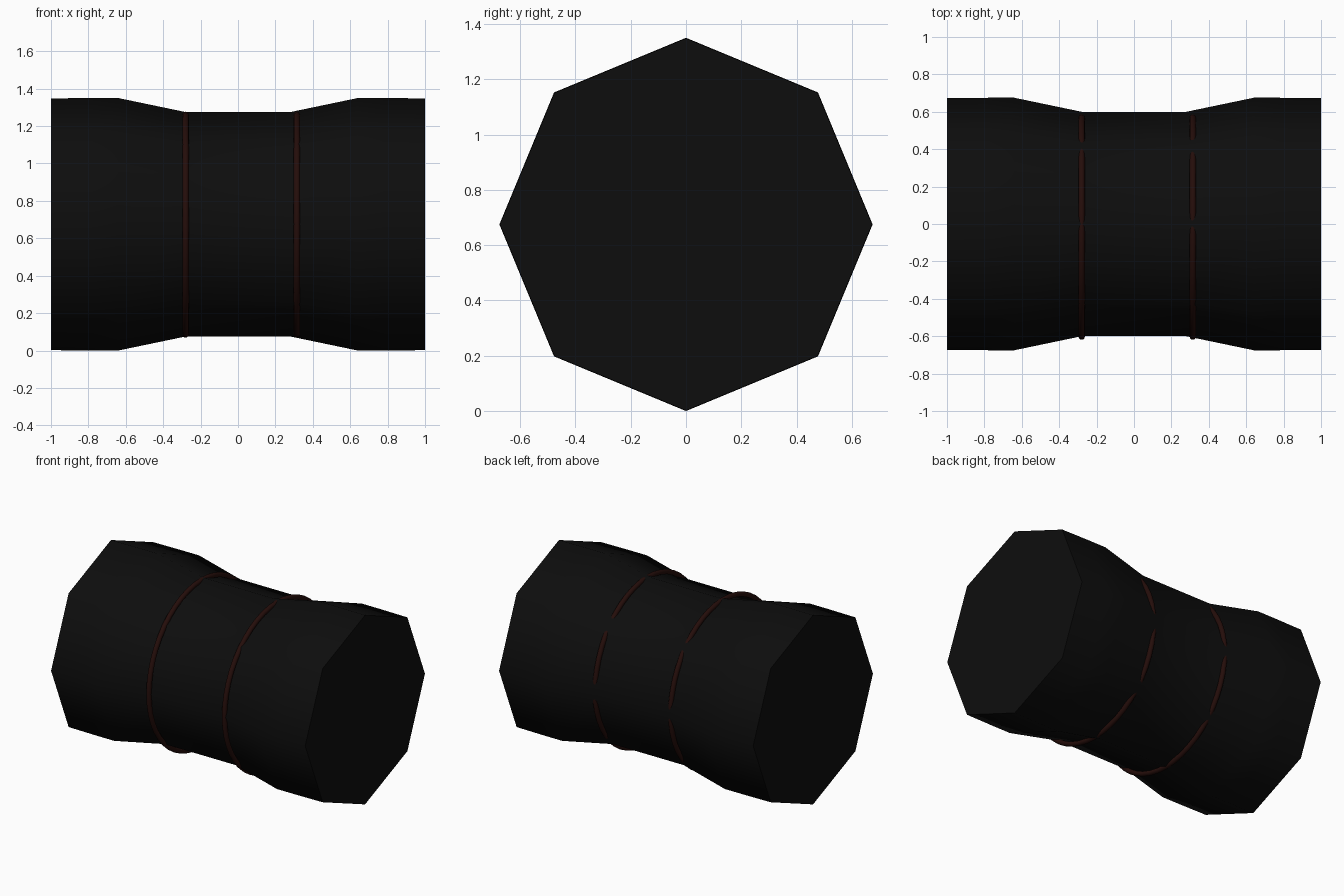
import bpy, bmesh
from math import pi, sin, cos, radians

if "Cube" in bpy.data.objects:
    bpy.data.objects.remove(bpy.data.objects["Cube"])

CENTRE_Z = 0.675


def material(name, rgb):
    m = bpy.data.materials.new(name)
    m.diffuse_color = (*rgb, 1)
    m.use_nodes = True
    m.node_tree.nodes["Principled BSDF"].inputs["Base Color"].default_value = m.diffuse_color
    return m


black = material("black_rubber", (0.004, 0.004, 0.004))
red = material("dark_red", (0.018, 0.004, 0.003))

# Waisted eight-sided barrel: mirrored profile of (x, radius)
half = [(0.28, 0.60), (0.64, 0.675), (0.78, 0.675), (1.0, 0.673)]
profile = [(-x, r) for x, r in reversed(half)] + [(0.0, 0.60)] + half
bm = bmesh.new()
rings = [[bm.verts.new((x, r * sin(i * pi / 4), CENTRE_Z + r * cos(i * pi / 4)))
          for i in range(8)] for x, r in profile]
for a, b in zip(rings, rings[1:]):
    for i in range(8):
        j = (i + 1) % 8
        bm.faces.new((a[i], a[j], b[j], b[i]))
bm.faces.new(rings[0])
bm.faces.new(rings[-1])
bmesh.ops.recalc_face_normals(bm, faces=bm.faces)
mesh = bpy.data.meshes.new("barrel")
bm.to_mesh(mesh)
bm.free()
barrel = bpy.data.objects.new("barrel", mesh)
bpy.context.collection.objects.link(barrel)
barrel.data.materials.append(black)
bpy.ops.object.select_all(action='DESELECT')
bpy.context.view_layer.objects.active = barrel
barrel.select_set(True)
bpy.ops.object.shade_smooth_by_angle(angle=radians(60))

# Thin round bands at both ends of the waist, set slightly forward
for name, x in (("left_band", -0.28), ("right_band", 0.315)):
    bpy.ops.mesh.primitive_torus_add(
        major_radius=0.587, minor_radius=0.017, major_segments=48, minor_segments=12,
        location=(x, -0.015, CENTRE_Z - 0.002), rotation=(0, pi / 2, 0))
    band = bpy.context.object
    band.name = name
    band.data.materials.append(red)
    bpy.ops.object.shade_smooth_by_angle(angle=radians(60))
